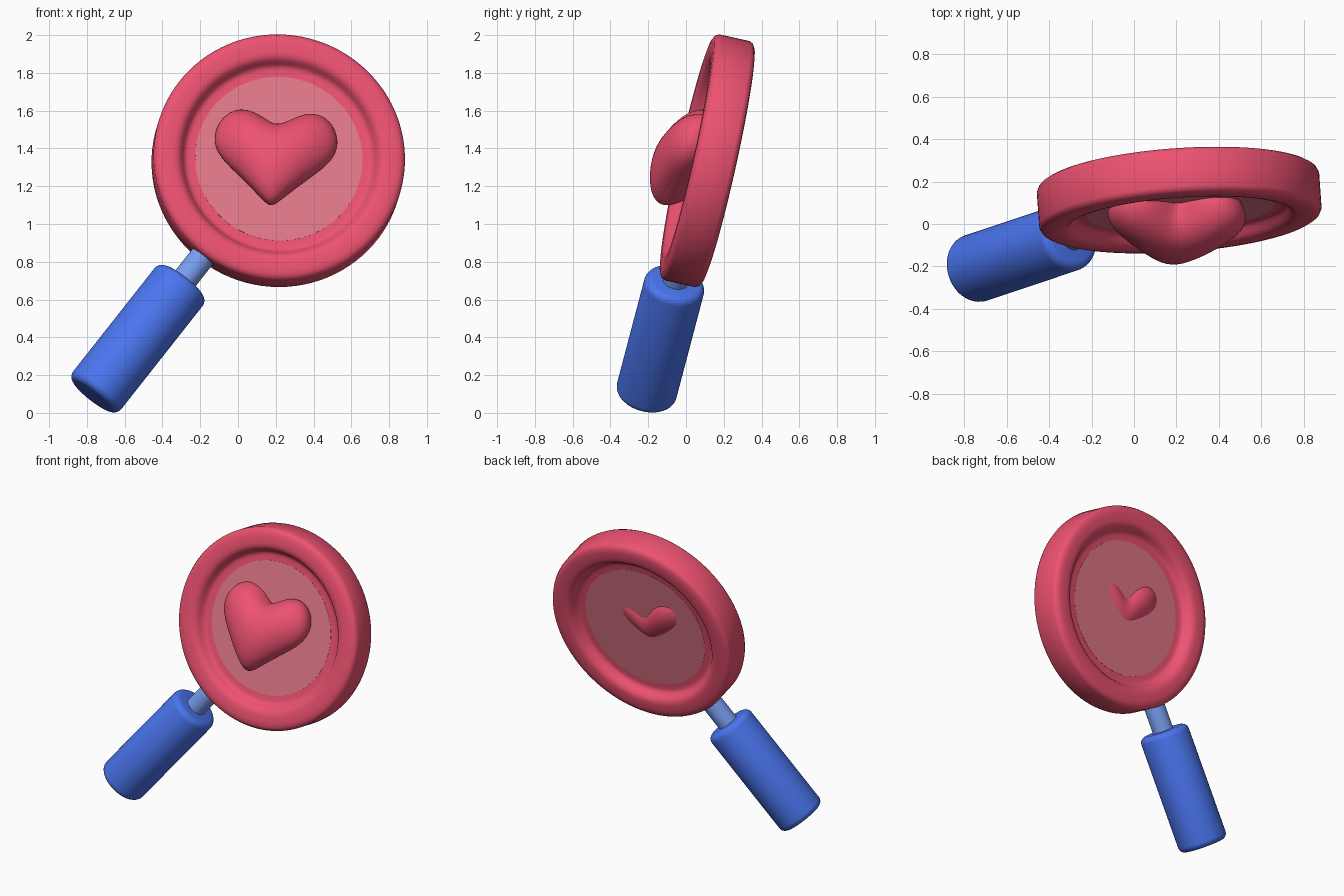
import bpy, bmesh
from math import cos, sin, pi, radians, sqrt
from mathutils import Matrix, Vector

if "Cube" in bpy.data.objects:
    bpy.data.objects.remove(bpy.data.objects["Cube"])

CENTER = Vector((0.213, 0.1125, 1.335))        # middle of the lens
TILT = Matrix.Rotation(radians(4), 4, 'Z') @ Matrix.Rotation(radians(-12.5), 4, 'X')
LENS = Matrix.Translation(CENTER) @ TILT
AXIS = Vector((-0.608, -0.203, -0.771)).normalized()   # from lens down the handle
HANDLE = Matrix.Translation(CENTER) @ AXIS.to_track_quat('Z', 'Y').to_matrix().to_4x4()


def material(name, color):
    m = bpy.data.materials.new(name)
    m.diffuse_color = (*color, 1)
    m.use_nodes = True
    m.node_tree.nodes["Principled BSDF"].inputs["Base Color"].default_value = m.diffuse_color
    return m


def finish(bm, name, matrix, mat, angle=40):
    bm.transform(matrix)
    bmesh.ops.recalc_face_normals(bm, faces=bm.faces)
    me = bpy.data.meshes.new(name)
    bm.to_mesh(me)
    bm.free()
    ob = bpy.data.objects.new(name, me)
    bpy.context.collection.objects.link(ob)
    me.materials.append(mat)
    bpy.context.view_layer.objects.active = ob
    ob.select_set(True)
    bpy.ops.object.shade_smooth_by_angle(angle=radians(angle))
    ob.select_set(False)
    return ob


def lathe(name, profile, matrix, mat, closed=False, n=96):
    """Spin (radius, height) points about local z; open profiles get end caps."""
    bm = bmesh.new()
    rings = [[bm.verts.new((r * cos(2 * pi * i / n), r * sin(2 * pi * i / n), h))
              for i in range(n)] for r, h in profile]
    pairs = list(zip(rings, rings[1:]))
    if closed:
        pairs.append((rings[-1], rings[0]))
    else:
        bm.faces.new(rings[0])
        bm.faces.new(rings[-1])
    for a, b in pairs:
        for i in range(n):
            j = (i + 1) % n
            bm.faces.new((a[i], a[j], b[j], b[i]))
    return finish(bm, name, matrix, mat)


def rounded_rod(r, h0, h1, b, steps=5):
    arc = [(r - b + b * sin(k * pi / 2 / steps), b - b * cos(k * pi / 2 / steps))
           for k in range(steps + 1)]
    return [(x, h0 + d) for x, d in arc] + [(x, h1 - d) for x, d in reversed(arc)]


red = material("red", (0.85, 0.084, 0.165))
pink = material("lens_pink", (0.76, 0.19, 0.25))
blue = material("blue", (0.069, 0.178, 0.86))
pale_blue = material("pale_blue", (0.19, 0.34, 0.86))

# Frame: rounded rim with a recessed shelf on both sides
half = [(0.44, 0.048), (0.478, 0.048), (0.494, 0.052), (0.505, 0.062), (0.513, 0.075),
        (0.522, 0.089), (0.533, 0.101), (0.547, 0.109), (0.568, 0.113), (0.615, 0.113),
        (0.641, 0.109), (0.659, 0.098), (0.667, 0.081)]
lying = LENS @ Matrix.Rotation(pi / 2, 4, 'X')
lathe("lens_frame", half + [(r, -h) for r, h in reversed(half)], lying, red, closed=True)

# Lens disc, just proud of the shelf
lathe("lens", [(0.444, -0.0495), (0.444, 0.0495)], lying, pink)

# Handle and neck
lathe("handle_grip", rounded_rod(0.162, 0.83, 1.62, 0.04), HANDLE, blue, n=64)
lathe("handle_neck", [(0.068, 0.62), (0.068, 0.90)], HANDLE, pale_blue, n=48)

# Heart: sphere sheared upward on both sides of its middle, thicker at the lobes
bm = bmesh.new()
bmesh.ops.create_uvsphere(bm, u_segments=64, v_segments=40, radius=1)
for v in bm.verts:
    x, y, z = v.co
    soft = 0.03 + 0.09 * max(0, -y)            # blends the crease, most on the front
    ax = sqrt((x * 0.325) ** 2 + soft ** 2) - soft
    thick = 0.155 + 0.03 * z + (0.04 if y > 0 else 0) * (1 + z) / 2
    v.co = (x * 0.325, y * thick, z * 0.23 + (1.0 * ax - 1.9 * ax * ax) / 0.88)
heart = (Matrix.Translation((0.19, -0.03, 1.311)) @ Matrix.Rotation(radians(-3), 4, 'Z')
         @ Matrix.Rotation(radians(3.5), 4, 'Y') @ Matrix.Rotation(radians(-28), 4, 'X'))
finish(bm, "heart", heart, red, 70)
